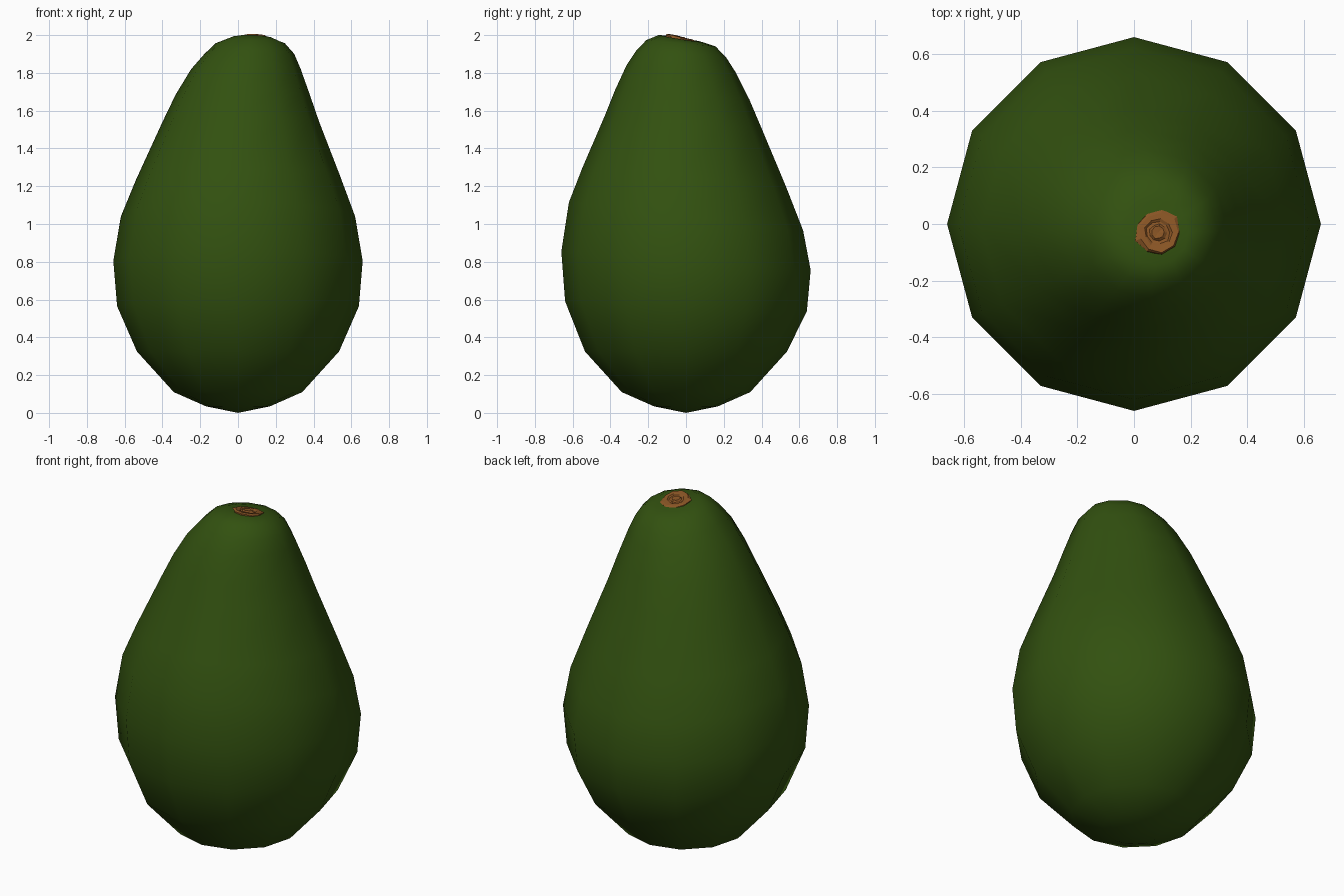
import bpy, bmesh, math, random

if "Cube" in bpy.data.objects:
    bpy.data.objects.remove(bpy.data.objects["Cube"])

random.seed(4)


def material(name, rgb):
    m = bpy.data.materials.new(name)
    m.diffuse_color = (*rgb, 1)
    m.use_nodes = True
    m.node_tree.nodes["Principled BSDF"].inputs["Base Color"].default_value = m.diffuse_color
    return m


green = material("dark green skin", (0.032, 0.082, 0.005))
brown = material("brown stem", (0.25, 0.09, 0.018))


def lathe(name, rings, sides, mat, smooth, start=None, end=None, jitter=0.0):
    """Loft rings (radius, cx, cy, cz, slope in x, slope in y) and close both ends."""
    bm = bmesh.new()
    loops = []
    for r, cx, cy, cz, sx, sy in rings:
        loop = []
        for i in range(sides):
            a = 2 * math.pi * i / sides
            rr = r * (1 + random.uniform(-jitter, jitter))
            x, y = rr * math.cos(a), rr * math.sin(a)
            z = cz + sx * x + sy * y + random.uniform(-jitter, jitter) * 0.03
            loop.append(bm.verts.new((cx + x, cy + y, z)))
        loops.append(loop)
    for a, b in zip(loops, loops[1:]):
        for i in range(sides):
            j = (i + 1) % sides
            bm.faces.new((a[i], a[j], b[j], b[i]))
    for loop, tip in ((loops[0], start), (loops[-1], end)):
        if tip:
            v = bm.verts.new(tip)
            for i in range(sides):
                bm.faces.new((loop[i], loop[(i + 1) % sides], v))
        else:
            bm.faces.new(loop)
    bmesh.ops.recalc_face_normals(bm, faces=bm.faces)
    for f in bm.faces:
        f.smooth = smooth
    me = bpy.data.meshes.new(name)
    bm.to_mesh(me)
    bm.free()
    me.materials.append(mat)
    ob = bpy.data.objects.new(name, me)
    bpy.context.collection.objects.link(ob)
    return ob


# Pear-shaped body: rings drift and lean towards the top
body = [
    (0.17, 0, 0, 0.035, 0, 0),
    (0.34, 0, 0, 0.11, 0, 0),
    (0.535, 0, 0, 0.325, 0, 0),
    (0.64, 0, 0, 0.565, 0, -0.04),
    (0.66, 0, 0, 0.805, 0, -0.075),
    (0.62, 0, 0, 1.04, 0, -0.12),
    (0.54, 0, -0.01, 1.245, 0.02, -0.09),
    (0.415, 0.015, -0.015, 1.54, 0, -0.08),
    (0.355, 0.025, -0.02, 1.685, 0, -0.07),
    (0.29, 0.042, -0.025, 1.82, 0, -0.07),
    (0.238, 0.06, -0.025, 1.9, 0, -0.08),
    (0.183, 0.065, -0.027, 1.957, 0, -0.09),
    (0.115, 0.077, -0.03, 1.982, -0.03, -0.16),
]
lathe("fruit_body", body, 12, green, True, start=(0, 0, 0), end=(0.085, -0.03, 1.975))

# Rough stem scar: low rim, shallow groove and a small core
t = (0.085, -0.03)
stem = [
    (0.078, *t, 1.968, -0.03, -0.2),
    (0.081, *t, 1.983, -0.03, -0.2),
    (0.070, *t, 1.991, -0.03, -0.2),
    (0.048, *t, 1.990, -0.03, -0.2),
    (0.042, *t, 1.983, -0.03, -0.2),
    (0.030, *t, 1.984, -0.03, -0.2),
    (0.022, *t, 1.991, -0.03, -0.2),
]
lathe("stem_scar", stem, 9, brown, False, end=(*t, 1.99), jitter=0.08)
